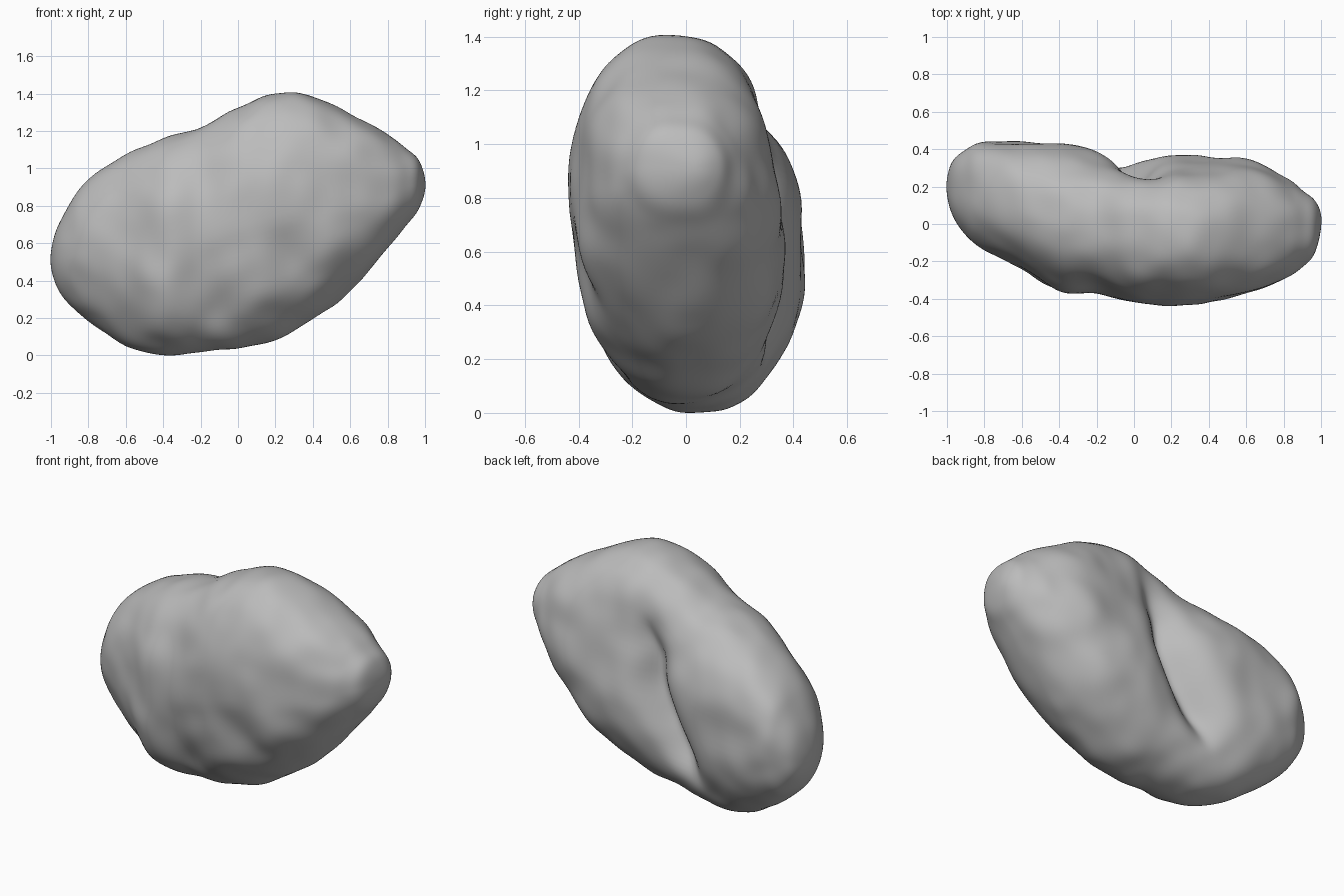
import bpy, bmesh, math
from mathutils import Vector, noise

cube = bpy.data.objects.get("Cube")
if cube:
    bpy.data.objects.remove(cube, do_unlink=True)

# Stations along the length: x, top z, bottom z, back y, front y
STATIONS = [
    (-1.003, .51, .51, .20, .20), (-.975, .66, .38, .33, .05), (-.9, .80, .28, .40, -.06),
    (-.8, .95, .19, .435, -.14), (-.6, 1.085, .05, .44, -.25), (-.4, 1.16, .0, .43, -.37),
    (-.2, 1.22, .01, .38, -.37), (0, 1.325, .03, .36, -.42), (.2, 1.395, .08, .375, -.43),
    (.4, 1.375, .18, .375, -.415), (.6, 1.29, .335, .355, -.375), (.8, 1.185, .56, .25, -.295),
    (.9, 1.11, .69, .18, -.23), (.97, 1.04, .79, .12, -.15), (1.003, .91, .91, .02, .02)]
STEPS, AROUND = 9, 112

# Fold running down the back: x, z, depth factor
FOLD = [Vector(p) for p in ((.14, 1.10, .25), (.02, .90, .85), (.01, .74, 1),
                            (-.09, .55, 1), (-.22, .35, .75), (-.32, .18, .1))]

# Soft dents (positive) and bumps (negative): x, z, radius, depth
FRONT_DENTS = [(.30, .50, .13, .045), (.50, .57, .13, -.02), (-.45, .60, .14, .02),
               (-.02, .52, .12, .015), (-.12, .27, .13, .025), (-.40, .36, .13, -.012),
               (-.60, .15, .08, .012), (.12, .33, .12, -.01)]
BACK_DENTS = [(.32, 1.0, .30, .055), (.30, .62, .10, -.02), (.55, .60, .10, .015),
              (.15, .42, .13, -.02), (.42, .36, .10, -.015), (-.45, .55, .14, .015),
              (-.25, .80, .14, -.02), (-.40, .20, .13, .025)]


def spline(a, b, c, d, t):
    """Catmull-Rom blend of four stations."""
    return [.5 * (2*q + (r-p)*t + (2*p-5*q+4*r-s)*t*t + (3*q-p-3*r+s)*t**3)
            for p, q, r, s in zip(a, b, c, d)]


def ease(x, start, end):
    t = max(0, min(1, (x - start) / (end - start)))
    return t * t * (3 - 2 * t)


def squareness(x, c, s):
    """Superellipse power of the quarter of the section that holds (c, s)."""
    if s > 0:
        if c > 0:
            return 2.2 + .35 * ease(x, .1, -.4)
        return 2.2 + .4 * ease(x, -.4, .1)
    return 2.3 if c > 0 else 1.97


def fold_depth(x, z):
    p, best, depth = Vector((x, z)), 9, 0
    for a, b in zip(FOLD, FOLD[1:]):
        start, run = a.xy, b.xy - a.xy
        t = max(0, min(1, (p - start).dot(run) / run.length_squared))
        d = (p - start - run * t).length
        if d < best:
            best, depth = d, a.z + (b.z - a.z) * t
    return depth * (.12 * math.exp(-(best / .10)**2) + .06 * math.exp(-best / .035))


def dent_sum(dents, x, z):
    return sum(d * math.exp(-((x-u)**2 + (z-w)**2) / r**2) for u, w, r, d in dents)


def surface_point(row, angle):
    x, top, bottom, back, front = row
    c, s = math.cos(angle), math.sin(angle)
    power = 2 / squareness(x, c, s)
    mid = Vector((x, (back + front) / 2, (top + bottom) / 2))
    off = Vector((0, math.copysign(abs(c)**power, c) * (back - front) / 2,
                  math.copysign(abs(s)**power, s) * (top - bottom) / 2))
    p = mid + off
    # Weathered lumps
    if off.length > 1e-4:
        lump = .016 * noise.noise(p * 3.2) + .012 * noise.noise(p * 7 + Vector((5, 2, 1)))
        p += off.normalized() * lump * min(1, off.length * 4)
    # Fold and dents press into the broad faces
    if c > 0:
        p.y -= min(1, c * 1.6) * (fold_depth(x, p.z) + dent_sum(BACK_DENTS, x, p.z))
    else:
        p.y += min(1, -c * 1.6) * dent_sum(FRONT_DENTS, x, p.z)
    return p


# Loft the boulder through the stations
rows = []
last = len(STATIONS) - 1
for i in range(last):
    quad = [STATIONS[max(0, min(last, i + k))] for k in (-1, 0, 1, 2)]
    # Mirrored end stations give rounded tips
    if i == 0:
        x, t, b, k, f = STATIONS[1]
        quad[0] = (x, b, t, f, k)
    if i == last - 1:
        x, t, b, k, f = STATIONS[last - 1]
        quad[3] = (x, b, t, f, k)
    rows += [spline(*quad, j / STEPS) for j in range(STEPS)]
rows = rows[1:]

bm = bmesh.new()
rings = [[bm.verts.new(surface_point(r, 2 * math.pi * k / AROUND)) for k in range(AROUND)] for r in rows]
for a, b in zip(rings, rings[1:]):
    for k in range(AROUND):
        n = (k + 1) % AROUND
        bm.faces.new((a[k], a[n], b[n], b[k]))
for station, ring in ((STATIONS[0], rings[0]), (STATIONS[-1], rings[-1])):
    tip = bm.verts.new((station[0], station[3], station[1]))
    for k in range(AROUND):
        bm.faces.new((tip, ring[k], ring[(k + 1) % AROUND]))
for _ in range(4):
    bmesh.ops.smooth_vert(bm, verts=bm.verts, factor=.5, use_axis_x=True, use_axis_y=True, use_axis_z=True)

# Stand it on the ground
floor = min(v.co.z for v in bm.verts)
bmesh.ops.translate(bm, verts=bm.verts, vec=(0, 0, -floor))
bmesh.ops.recalc_face_normals(bm, faces=bm.faces)

mesh = bpy.data.meshes.new("boulder")
bm.to_mesh(mesh)
bm.free()
mesh.shade_smooth()
boulder = bpy.data.objects.new("boulder", mesh)
bpy.context.collection.objects.link(boulder)

# Plain stone colour
stone = bpy.data.materials.new("grey_stone")
stone.use_nodes = True
colour = (.5, .5, .5, 1)
stone.diffuse_color = colour
bsdf = stone.node_tree.nodes["Principled BSDF"]
bsdf.inputs["Base Color"].default_value = colour
bsdf.inputs["Roughness"].default_value = .9
mesh.materials.append(stone)
